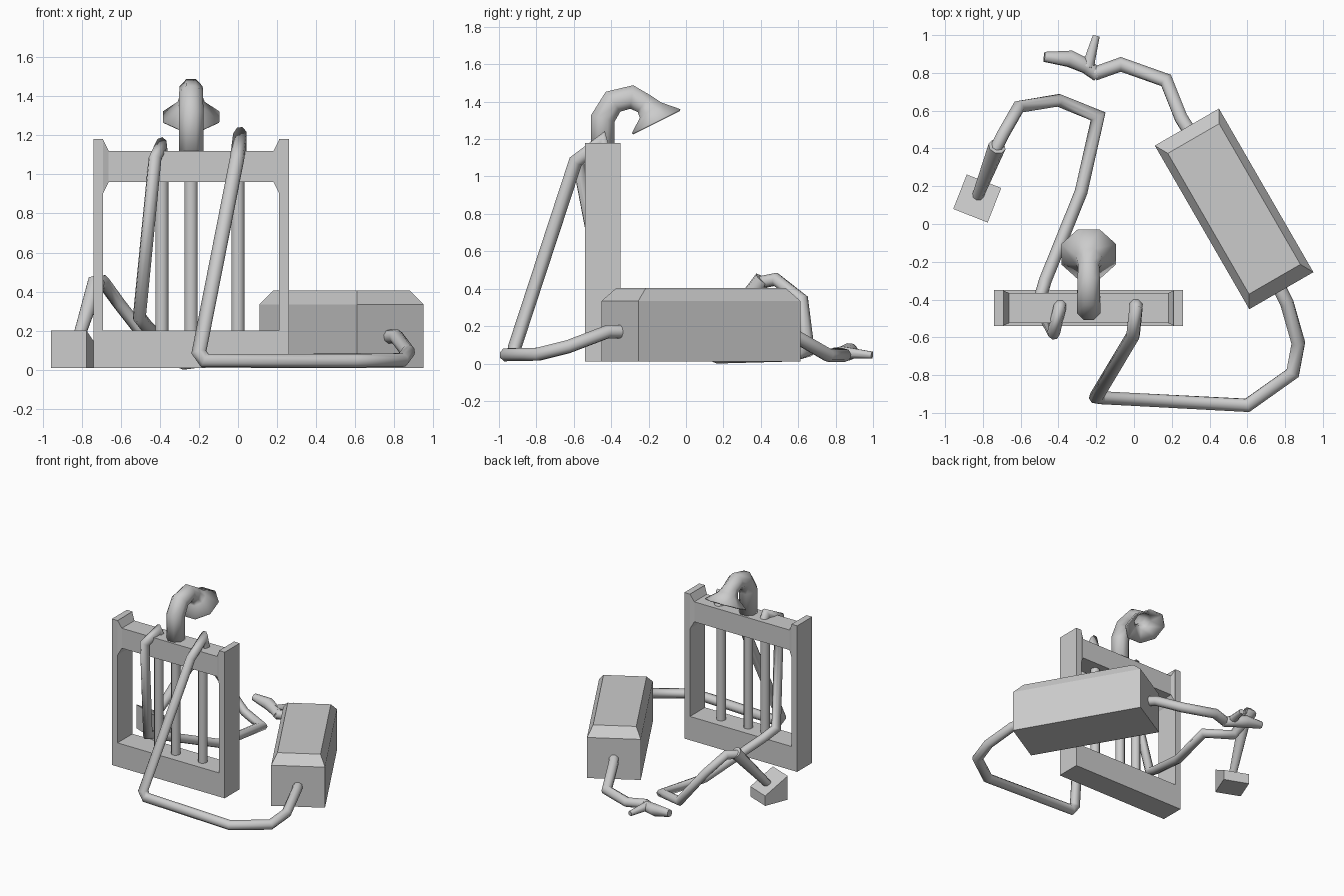
import bpy, bmesh
from math import radians, cos, sin, tau
from mathutils import Vector, Matrix

if "Cube" in bpy.data.objects:
    bpy.data.objects.remove(bpy.data.objects["Cube"])


def finish(name, bm):
    bmesh.ops.recalc_face_normals(bm, faces=bm.faces[:])
    me = bpy.data.meshes.new(name)
    bm.to_mesh(me)
    bm.free()
    ob = bpy.data.objects.new(name, me)
    bpy.context.collection.objects.link(ob)
    return ob


def skin(bm, rings, caps, smooth):
    for a, b in zip(rings, rings[1:]):
        n = len(a)
        for i in range(n):
            f = bm.faces.new((a[i], a[(i + 1) % n], b[(i + 1) % n], b[i]))
            f.smooth = smooth
    if caps:
        bm.faces.new(rings[0])
        bm.faces.new(rings[-1])


def loft(name, sections, matrix=Matrix()):
    """Stack of rectangles (half x, half y, z), then transformed."""
    bm = bmesh.new()
    rings = [[bm.verts.new((sx * hx, sy * hy, z))
              for sx, sy in ((-1, -1), (1, -1), (1, 1), (-1, 1))]
             for hx, hy, z in sections]
    skin(bm, rings, True, False)
    ob = finish(name, bm)
    ob.data.transform(matrix)
    return ob


def block(name, x0, x1, y0, y1, z0, z1):
    h = ((x1 - x0) / 2, (y1 - y0) / 2)
    return loft(name, [(*h, z0), (*h, z1)],
                Matrix.Translation(((x0 + x1) / 2, (y0 + y1) / 2, 0)))


def tube(name, points, radii, sides=8, caps=True):
    """Round sweep along a polyline with mitred bends."""
    pts = [Vector(p) for p in points]
    if not isinstance(radii, (list, tuple)):
        radii = [radii] * len(pts)
    segs = [(b - a).normalized() for a, b in zip(pts, pts[1:])]
    bm, rings = bmesh.new(), []
    prev = segs[0]
    u = prev.orthogonal().normalized()
    for i, (p, r) in enumerate(zip(pts, radii)):
        d1, d2 = segs[max(i - 1, 0)], segs[min(i, len(segs) - 1)]
        t = (d1 + d2).normalized()
        u = prev.rotation_difference(t) @ u
        v = t.cross(u)
        prev = t
        bend = (d2 - d1).normalized()
        stretch = 1 / max(t.dot(d1), 0.7) - 1
        ring = []
        for k in range(sides):
            a = tau * (k + 0.5) / sides
            o = (u * cos(a) + v * sin(a)) * r
            o += bend * o.dot(bend) * stretch
            ring.append(bm.verts.new(p + o))
        rings.append(ring)
    skin(bm, rings, caps, True)
    return finish(name, bm)


# Upright frame
CY = -0.445
block("frame_post_left", -0.74, -0.69, -0.54, -0.35, 0.01, 1.18)
block("frame_post_right", 0.21, 0.26, -0.54, -0.35, 0.01, 1.18)
block("frame_bottom_rail", -0.69, 0.21, -0.54, -0.35, 0.01, 0.20)
block("frame_top_rail", -0.67, 0.19, CY - 0.08, CY + 0.08, 0.96, 1.12)

# Tapered collars where the top rail meets the posts
for side, x, turn in (("left", -0.692, 90), ("right", 0.212, -90)):
    loft("rail_collar_" + side, [(0.14, 0.093, 0), (0.08, 0.08, 0.03)],
         Matrix.Translation((x, CY, 1.04)) @ Matrix.Rotation(radians(turn), 4, 'Y'))

# Vertical tubes inside the frame
for i, x in enumerate((-0.39, -0.24, 0.0)):
    tube(f"upright_tube_{i + 1}", [(x, CY, 0.19), (x, CY, 0.98)], 0.036)

# Curved pipe ending in an open flared horn
path = [(-0.445, 1.10), (-0.445, 1.31), (-0.39, 1.40), (-0.29, 1.425),
        (-0.225, 1.39), (-0.19, 1.355), (-0.16, 1.295)]
horn = tube("horn_pipe", [(-0.24, y, z) for y, z in path],
            [0.068, 0.068, 0.066, 0.064, 0.06, 0.075, 0.157], caps=False)
wall = horn.modifiers.new("wall", 'SOLIDIFY')
wall.thickness = 0.01

# Hose from the frame across the floor to the box
tube("box_hose", [(0.01, -0.43, 1.10), (0.01, -0.45, 1.195), (-0.005, -0.59, 1.08),
                  (-0.20, -0.915, 0.09), (-0.17, -0.92, 0.047), (0.60, -0.96, 0.047),
                  (0.84, -0.79, 0.05), (0.87, -0.63, 0.09), (0.81, -0.42, 0.17),
                  (0.75, -0.30, 0.17)], 0.037)

# Hose dropping through the frame to the wedge head
tube("wedge_hose", [(-0.39, -0.43, 1.10), (-0.395, -0.45, 1.145), (-0.425, -0.575, 1.08),
                    (-0.505, -0.42, 0.27), (-0.47, -0.30, 0.225), (-0.28, 0.17, 0.034),
                    (-0.19, 0.57, 0.045), (-0.40, 0.655, 0.07), (-0.61, 0.62, 0.34),
                    (-0.69, 0.48, 0.45), (-0.74, 0.38, 0.43)], 0.034)
tube("wedge_handle", [(-0.725, 0.41, 0.45), (-0.83, 0.14, 0.12)], [0.047, 0.03])

# Wedge head with its top sloping to the back
wedge = loft("wedge_head", [(0.098, 0.098, 0.01), (0.098, 0.098, 0.20)])
for v in wedge.data.vertices:
    if v.co.y > 0 and v.co.z > 0.1:
        v.co.z = 0.09
wedge.data.transform(Matrix.Translation((-0.83, 0.135, 0)) @ Matrix.Rotation(radians(-21.5), 4, 'Z'))

# Long case with a chamfered top
loft("case", [(0.50, 0.196, 0.01), (0.50, 0.196, 0.335), (0.43, 0.157, 0.405)],
     Matrix.Translation((0.53, 0.08, 0)) @ Matrix.Rotation(radians(-60), 4, 'Z'))

# Outlet hose and its forked nozzle
tube("outlet_hose", [(0.34, 0.42, 0.18), (0.25, 0.56, 0.16), (0.17, 0.76, 0.045),
                     (-0.07, 0.845, 0.045), (-0.21, 0.795, 0.05)], 0.037)
tube("nozzle_body", [(-0.19, 0.785, 0.045), (-0.25, 0.835, 0.05), (-0.34, 0.875, 0.065),
                     (-0.475, 0.885, 0.08)], [0.035, 0.042, 0.046, 0.028])
tube("nozzle_branch", [(-0.245, 0.83, 0.06), (-0.20, 0.995, 0.045)], [0.035, 0.02])
